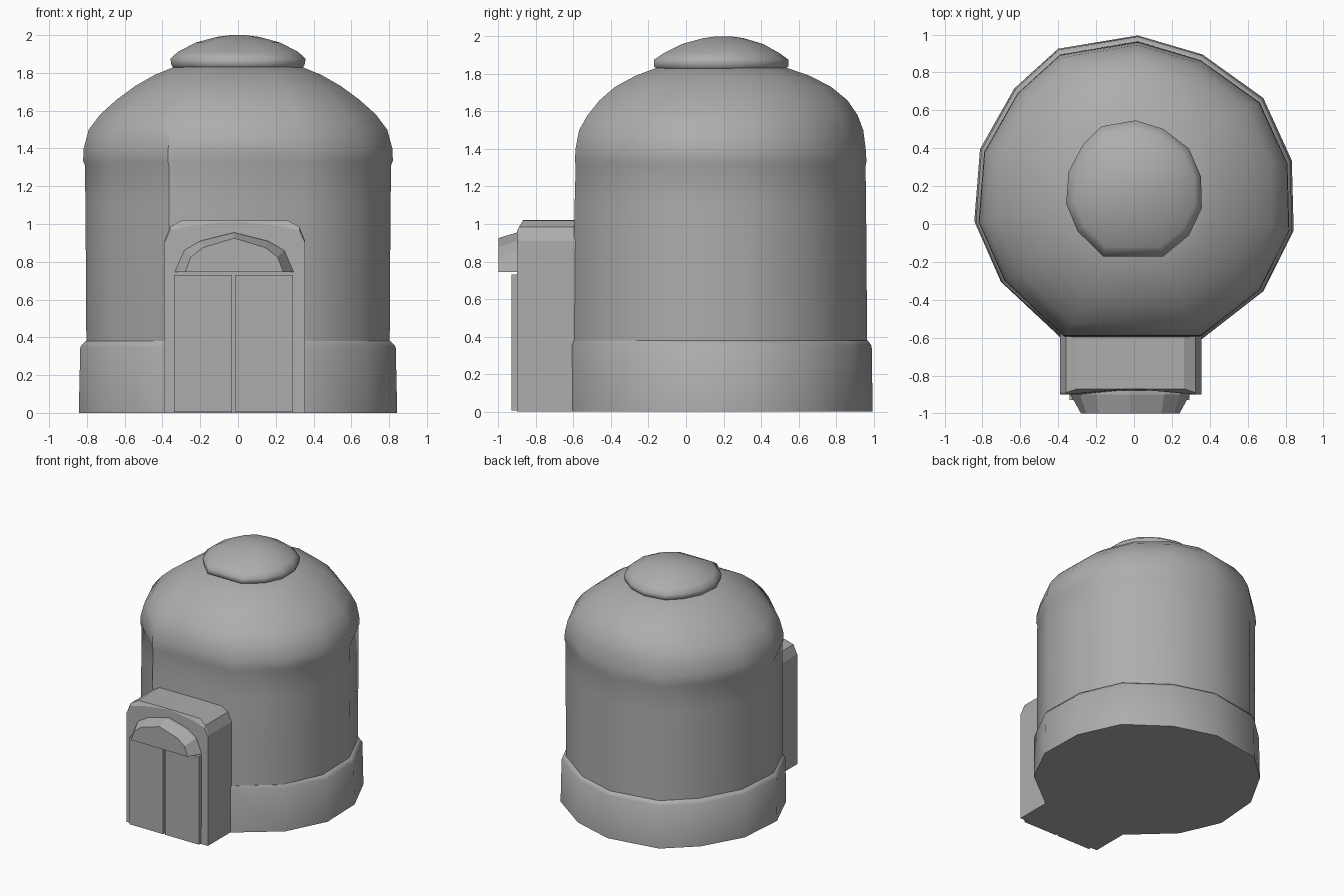
import bpy
import bmesh
import math

if "Cube" in bpy.data.objects:
    bpy.data.objects.remove(bpy.data.objects["Cube"], do_unlink=True)

GREY = (0.42, 0.42, 0.42, 1)
grey = bpy.data.materials.new("plain grey")
grey.use_nodes = True
grey.diffuse_color = GREY
grey.node_tree.nodes["Principled BSDF"].inputs["Base Color"].default_value = GREY

# Thirteen-sided plan with a wide flat edge at the front
PLAN = [(0.02, 1.0), (0.36, 0.9), (0.68, 0.67), (0.83, 0.34), (0.84, -0.03),
        (0.68, -0.35), (0.36, -0.6), (-0.38, -0.6), (-0.7, -0.3), (-0.84, 0.02),
        (-0.81, 0.4), (-0.63, 0.72), (-0.4, 0.93)]


def loft(name, loops, smooth_angle=None):
    """Bridge closed loops of equal length and cap both ends."""
    bm = bmesh.new()
    rings = [[bm.verts.new(p) for p in loop] for loop in loops]
    n = len(rings[0])
    for a, b in zip(rings, rings[1:]):
        for i in range(n):
            j = (i + 1) % n
            bm.faces.new((a[i], a[j], b[j], b[i]))
    bm.faces.new(rings[0])
    bm.faces.new(rings[-1])
    bmesh.ops.recalc_face_normals(bm, faces=bm.faces)
    mesh = bpy.data.meshes.new(name)
    bm.to_mesh(mesh)
    bm.free()
    mesh.materials.append(grey)
    obj = bpy.data.objects.new(name, mesh)
    bpy.context.collection.objects.link(obj)
    if smooth_angle:
        bpy.ops.object.select_all(action='DESELECT')
        obj.select_set(True)
        bpy.context.view_layer.objects.active = obj
        bpy.ops.object.shade_smooth_by_angle(angle=math.radians(smooth_angle))
    return obj


def ring(z, half_width, front, back):
    """Plan outline stretched to the given width and depth."""
    return [(x / 0.84 * half_width, front + (y + 0.6) / 1.6 * (back - front), z)
            for x, y in PLAN]


def box(name, x0, x1, y0, y1, z0, z1):
    return loft(name, [[(x0, y0, z), (x1, y0, z), (x1, y1, z), (x0, y1, z)]
                       for z in (z0, z1)])


# Base band with a small sloped lip
loft("base_band", [ring(*r) for r in (
    (0.0, 0.843, -0.605, 0.995),
    (0.35, 0.835, -0.607, 0.99),
    (0.38, 0.808, -0.603, 0.968))], 55)

# Wall and dome
loft("wall_and_dome", [ring(*r) for r in (
    (0.36, 0.803, -0.603, 0.965),
    (0.74, 0.805, -0.600, 0.963),
    (1.10, 0.808, -0.594, 0.96),
    (1.31, 0.81, -0.588, 0.957),
    (1.335, 0.82, -0.592, 0.962),
    (1.40, 0.817, -0.589, 0.958),
    (1.50, 0.79, -0.57, 0.945),
    (1.58, 0.73, -0.525, 0.915),
    (1.66, 0.64, -0.46, 0.86),
    (1.73, 0.545, -0.38, 0.775),
    (1.79, 0.44, -0.27, 0.66),
    (1.835, 0.33, -0.15, 0.53))], 40)

# Roof cap
loft("roof_cap", [ring(*r) for r in (
    (1.82, 0.335, -0.15, 0.52),
    (1.84, 0.352, -0.17, 0.545),
    (1.875, 0.358, -0.172, 0.547),
    (1.91, 0.32, -0.12, 0.50),
    (1.96, 0.225, -0.02, 0.41),
    (1.99, 0.115, 0.09, 0.31),
    (2.0, 0.04, 0.16, 0.24))], 60)

# Porch with a chamfered roof whose front edge leans back
porch_front = [(-0.39, 0.0), (-0.39, 0.90), (-0.36, 0.965), (-0.25, 0.99), (-0.02, 1.015),
               (0.22, 0.99), (0.325, 0.965), (0.355, 0.90), (0.355, 0.0)]
porch_back = [(-0.39, 0.0), (-0.39, 0.91), (-0.36, 0.985), (-0.30, 1.018), (-0.02, 1.02),
              (0.265, 1.018), (0.325, 0.985), (0.355, 0.91), (0.355, 0.0)]
loft("porch", [
    [(x, -0.9 + max(0, z - 0.965) * 0.6, z) for x, z in porch_front],
    [(x, -0.87 if z > 1 else -0.89, z) for x, z in porch_back],
    [(x, -0.56, z) for x, z in porch_back]])

# Tapered arch over the doors
arch_back = [(-0.335, 0.745), (-0.285, 0.86), (-0.20, 0.91), (-0.02, 0.955),
             (0.16, 0.91), (0.245, 0.86), (0.295, 0.745)]
arch_front = [(-0.28, 0.745), (-0.25, 0.825), (-0.185, 0.875), (-0.02, 0.925),
              (0.145, 0.875), (0.21, 0.825), (0.24, 0.745)]
loft("door_arch", [[(x, -0.88, z) for x, z in arch_back],
                   [(x, -0.90, z) for x, z in arch_back],
                   [(x, -1.0, z) for x, z in arch_front]])

# Pair of doors with a narrow gap
for side, x0, x1 in (("right", -0.34, -0.033), ("left", -0.015, 0.292)):
    box("door_" + side, x0, x1, -0.93, -0.88, 0.005, 0.73)
